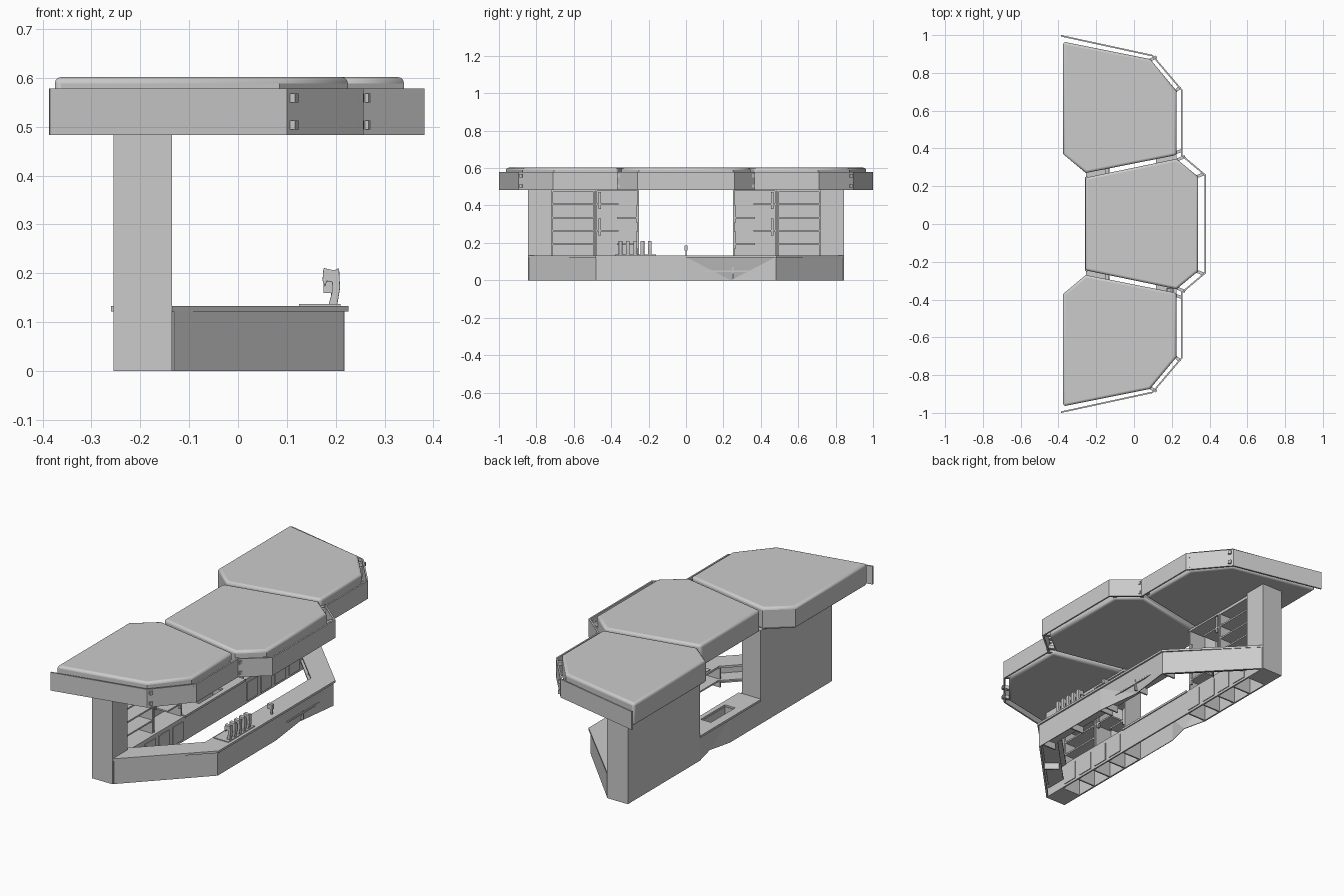
import bpy, bmesh, math
from mathutils import Vector

if "Cube" in bpy.data.objects:
    bpy.data.objects.remove(bpy.data.objects["Cube"])


def mesh(name, verts, faces):
    me = bpy.data.meshes.new(name)
    bm = bmesh.new()
    vs = [bm.verts.new(v) for v in verts]
    for f in faces:
        bm.faces.new([vs[i] for i in f])
    bmesh.ops.recalc_face_normals(bm, faces=bm.faces)
    bm.to_mesh(me)
    bm.free()
    ob = bpy.data.objects.new(name, me)
    bpy.context.collection.objects.link(ob)
    return ob


def prism(name, pts, z0, z1):
    n = len(pts)
    verts = [(x, y, z0) for x, y in pts] + [(x, y, z1) for x, y in pts]
    faces = [list(range(n))[::-1], list(range(n, 2 * n))]
    faces += [[i, (i + 1) % n, n + (i + 1) % n, n + i] for i in range(n)]
    return mesh(name, verts, faces)


def box(name, x0, x1, y0, y1, z0, z1):
    return prism(name, [(x0, y0), (x1, y0), (x1, y1), (x0, y1)], z0, z1)


def offset(path, d):
    # mitred offset to the right-hand side of the path
    P = [Vector(p) for p in path]
    out = []
    for i, p in enumerate(P):
        a = (p - P[i - 1]).normalized() if i else None
        b = (P[i + 1] - p).normalized() if i < len(P) - 1 else None
        a, b = a or b, b or a
        na, nb = Vector((a.y, -a.x)), Vector((b.y, -b.x))
        m = (na + nb).normalized()
        out.append(tuple(p + m * d / m.dot(na)))
    return out


def band(name, path, d, z0, z1):
    return prism(name, path + offset(path, d)[::-1], z0, z1)


def beam(name, p, q, w, z0, z1):
    p, q = Vector(p), Vector(q)
    t = (q - p).normalized()
    n = Vector((-t.y, t.x)) * w / 2
    return prism(name, [tuple(v) for v in (p - n, q - n, q + n, p + n)], z0, z1)


def bevel(ob, w):
    m = ob.modifiers.new("bevel", 'BEVEL')
    m.width, m.segments, m.limit_method = w, 3, 'ANGLE'
    m.angle_limit = math.radians(70)
    bpy.context.view_layer.objects.active = ob
    ob.select_set(True)
    bpy.ops.object.shade_smooth_by_angle()
    ob.select_set(False)


# Roof panels with rounded rims
side = [(-.375, .965), (.085, .873), (.225, .705), (.225, .365), (-.255, .27), (-.375, .37)]
mid = [(-.258, .245), (.225, .345), (.34, .25), (.34, -.25), (.225, -.345), (-.258, -.245)]
bevel(prism("roof_panel_centre", mid, .487, .602), .013)
for s in (1, -1):
    bevel(prism("roof_panel_side", [(x, y * s) for x, y in side], .487, .602), .013)

# Thin fascia around the roof front
half = [(-.385, 1), (.1, .895), (.257, .71), (.257, .365), (.382, .26)]
band("roof_fascia", half + [(x, -y) for x, y in half[::-1]], .008, .483, .578)

# Struts joining fascia and panels
struts = [((.08, .865), (.12, .885)), ((.215, .7), (.245, .725)),
          ((.2, .37), (.255, .39)), ((.23, .34), (.27, .358)), ((.33, .25), (.37, .265))]
for s in (1, -1):
    for a, b in struts:
        for z in (.495, .55):
            beam("fascia_strut", (a[0], a[1] * s), (b[0], b[1] * s), .016, z, z + .018)

# Columns, back walls and shelving on both sides
B, F, T = -.255, -.135, .008
for s in (1, -1):
    def sbox(name, x0, x1, y0, y1, z0, z1):
        box(name, x0, x1, min(y0 * s, y1 * s), max(y0 * s, y1 * s), z0, z1)
    sbox("column", B, F, .72, .845, 0, .49)
    sbox("back_wall", B, B + T, .25, .72, 0, .49)
    for y in (.25, .475, .487, .712):
        sbox("shelf_upright", B, -.15, y, y + T, .12, .49)
    for z in (.19, .26, .33, .402, .472):
        sbox("outer_shelf", B, -.15, .49, .715, z, z + T)
    for i, z in enumerate((.19, .26, .33, .402)):
        y = .25 if i % 2 == 0 else .36
        sbox("staggered_shelf", B, -.15, y, y + .12, z, z + T)
        yp = .255 if i % 2 == 0 else .455
        sbox("shelf_peg", -.16, -.15, yp, yp + .012, z - .02, z + .07)
    sbox("shelf_head", B, -.15, .25, .72, .478, .49)
    # Lower cabinets, open underneath
    sbox("cabinet_top", B, F, .25, .72, .118, .128)
    sbox("cabinet_front", F - T, F, .25, .72, 0, .118)
    for y in (.25, .365, .48, .6):
        sbox("cabinet_divider", B, F, y, y + T, 0, .118)
        sbox("cabinet_door_trim", F, F + .004, y + .015, y + .1, .012, .108)


# Faceted front cladding made of folded triangles
def facets(name, x, depth, w):
    top = [(x, y * w, .124) for y in (-1, -.27, 0, 1)]
    bot = [(x, -w, 0), (x, 0, 0), (x - depth, .5 * w, 0), (x, w, 0)]
    v = top + bot
    f = [(4, 5, 1), (4, 1, 0), (5, 2, 1), (5, 6, 2), (6, 3, 2), (6, 7, 3)]
    ob = mesh(name, v, f)
    m = ob.modifiers.new("thickness", 'SOLIDIFY')
    m.thickness = .004
    return ob


# Front bar: worktop, angled arms, cladding, inner shelf
plan = [(-.135, .842), (.218, .48), (.218, -.48), (-.135, -.842)]
outer = offset(plan, -.008)
outer[0], outer[-1] = (-.135, .845), (-.135, -.845)
band("bar_top", outer, .11, .122, .133)
band("bar_shelf", offset(plan, .012), .08, .045, .053)
for s in (1, -1):
    beam("bar_arm_front", (-.135, .836 * s), (.214, .476 * s), .01, 0, .123)
    for y in (.02, .25, .465):
        box("bar_divider", .125, .205, y * s - .004, y * s + .004, .01, .123)
    beam("bar_arm_divider", (.04, .65 * s), (-.015, .6 * s), .008, .01, .123)
facets("bar_cladding", .218, .03, .48)

# Central back counter with sink
facets("back_counter_cladding", B, -.03, .25)
S = (-.215, -.155, -.1, .1)
box("counter_back_edge", -.26, S[0], -.25, .25, .122, .133)
box("counter_front_edge", S[1], F + .005, -.25, .25, .122, .133)
for s in (1, -1):
    y0, y1 = sorted((.1 * s, .25 * s))
    box("counter_end", S[0], S[1], y0, y1, .122, .133)
    box("sink_end", S[0], S[1], .1 * s - .003, .1 * s + .003, .08, .124)
    box("sink_wall", S[0 if s > 0 else 1] - .003, S[0 if s > 0 else 1] + .003, -.1, .1, .08, .124)
box("sink_floor", *S, .078, .084)
box("counter_inner_front", F - T, F, -.25, .25, 0, .122)

# Drip tray and five curved taps
box("drip_tray", .125, .21, -.38, -.16, .133, .137)
tap = [(.185, .133), (.203, .133), (.209, .17), (.207, .211), (.197, .206), (.175, .211),
       (.173, .186), (.178, .172), (.182, .184), (.193, .182), (.192, .16)]
for i in range(5):
    ob = prism("beer_tap", tap, 0, .02)
    for v in ob.data.vertices:
        x, z, y = v.co
        v.co = (x, -.36 + i * .039 + y, z)
    bevel(ob, .002)

# Small single faucet
box("faucet_stem", .19, .2, -.004, .004, .133, .165)
box("faucet_head", .175, .203, -.009, .009, .16, .185)
